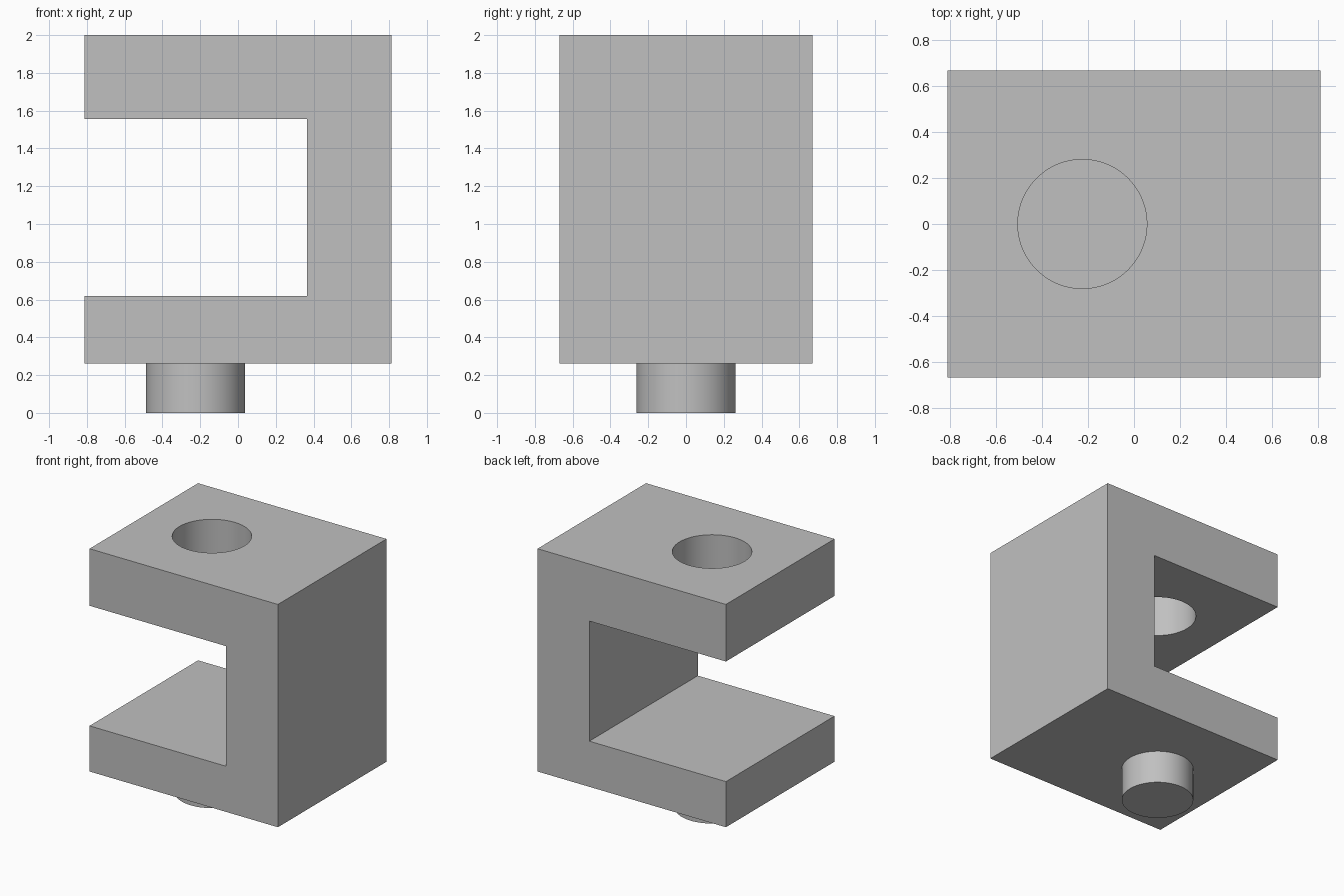
import bpy
import bmesh
from math import radians

cube = bpy.data.objects.get("Cube")
if cube:
    bpy.data.objects.remove(cube, do_unlink=True)

# Material
GREY = (0.53, 0.53, 0.53, 1)
grey = bpy.data.materials.new("plain grey")
grey.use_nodes = True
grey.diffuse_color = GREY
grey.node_tree.nodes["Principled BSDF"].inputs["Base Color"].default_value = GREY

AXIS_X = -0.225  # shared axis of the hole and the peg


def activate(obj):
    bpy.ops.object.select_all(action="DESELECT")
    obj.select_set(True)
    bpy.context.view_layer.objects.active = obj


def smooth(obj):
    activate(obj)
    bpy.ops.object.shade_smooth_by_angle(angle=radians(30))


def cylinder(name, radius, bottom, top):
    bpy.ops.mesh.primitive_cylinder_add(
        vertices=96, radius=radius, depth=top - bottom,
        location=(AXIS_X, 0, (bottom + top) / 2))
    obj = bpy.context.object
    obj.name = name
    obj.data.materials.append(grey)
    return obj


def extruded_profile(name, points, half_depth):
    bm = bmesh.new()
    face = bm.faces.new([bm.verts.new((x, -half_depth, z)) for x, z in points])
    extruded = bmesh.ops.extrude_face_region(bm, geom=[face])["geom"]
    moved = [v for v in extruded if isinstance(v, bmesh.types.BMVert)]
    bmesh.ops.translate(bm, verts=moved, vec=(0, 2 * half_depth, 0))
    bmesh.ops.recalc_face_normals(bm, faces=bm.faces)
    mesh = bpy.data.meshes.new(name)
    bm.to_mesh(mesh)
    bm.free()
    obj = bpy.data.objects.new(name, mesh)
    bpy.context.collection.objects.link(obj)
    mesh.materials.append(grey)
    return obj


# C-shaped bracket, open towards -x
left, right, wall = -0.813, 0.813, 0.366
base, floor, ceiling, top = 0.262, 0.618, 1.555, 2.0
bracket = extruded_profile("bracket", [
    (left, base), (right, base), (right, top), (left, top),
    (left, ceiling), (wall, ceiling), (wall, floor), (left, floor)], 0.669)

# Round hole through the upper arm
cutter = cylinder("hole_cutter", 0.281, ceiling - 0.2, top + 0.2)
cutter.hide_render = True
activate(bracket)
cut = bracket.modifiers.new("hole", "BOOLEAN")
cut.operation = "DIFFERENCE"
cut.solver = "EXACT"
cut.object = cutter
bpy.ops.object.modifier_apply(modifier=cut.name)
bpy.data.objects.remove(cutter, do_unlink=True)
smooth(bracket)

# Peg under the lower arm
peg = cylinder("peg", 0.262, 0, base)
smooth(peg)
